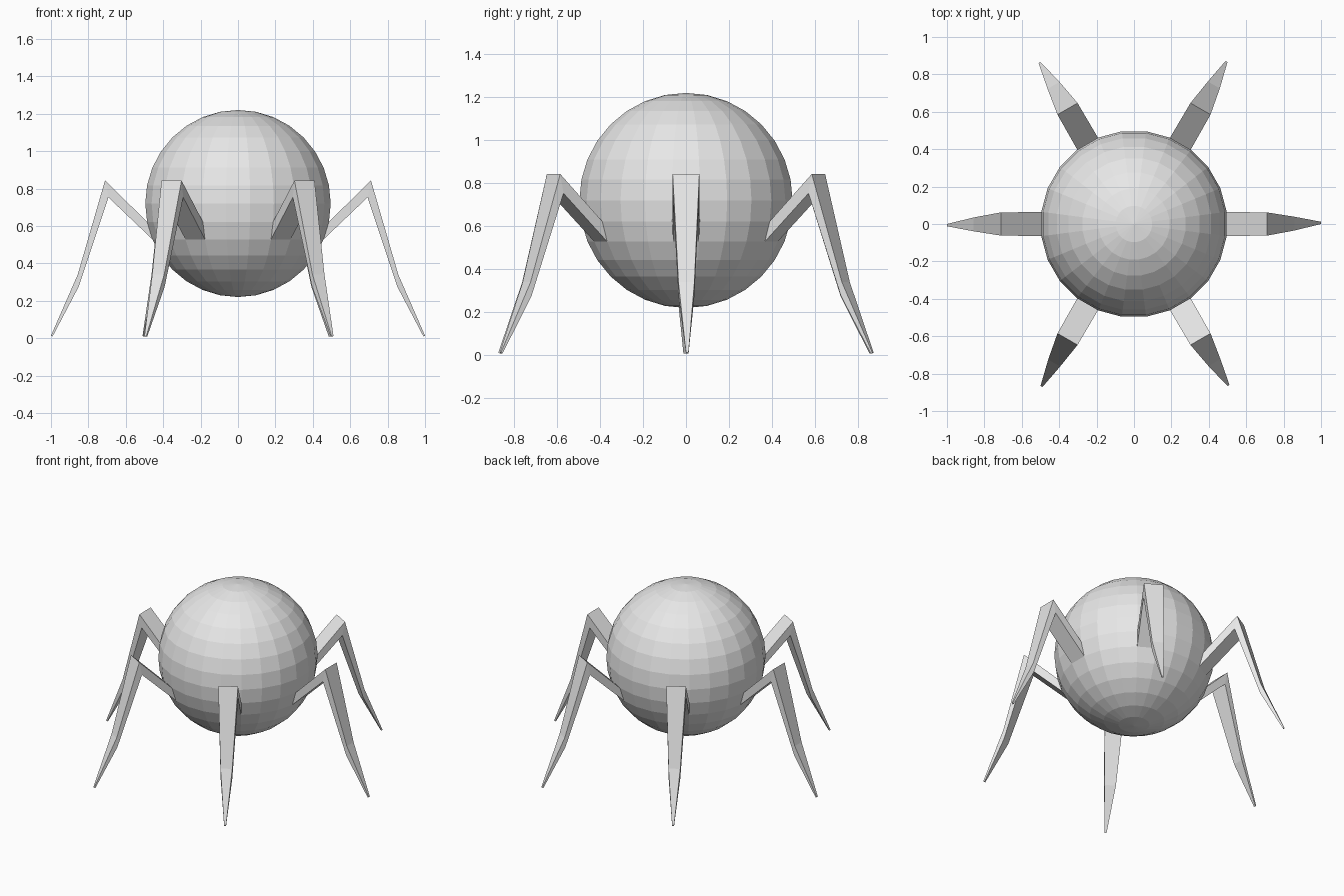
import bpy
import bmesh
import math
from mathutils import Matrix, Vector

if "Cube" in bpy.data.objects:
    bpy.data.objects.remove(bpy.data.objects["Cube"])

SEGMENTS, RINGS, RADIUS, CENTRE_Z = 24, 16, 0.5, 0.72
LEGS = 6

grey = bpy.data.materials.new("plain grey")
grey.diffuse_color = (0.8, 0.8, 0.8, 1)
grey.use_nodes = True
grey.node_tree.nodes["Principled BSDF"].inputs["Base Color"].default_value = grey.diffuse_color


def add_object(name, bm):
    mesh = bpy.data.meshes.new(name)
    bm.to_mesh(mesh)
    bm.free()
    mesh.materials.append(grey)
    obj = bpy.data.objects.new(name, mesh)
    bpy.context.collection.objects.link(obj)
    return obj


# Round faceted body, turned so a face looks along each leg direction
bm = bmesh.new()
bmesh.ops.create_uvsphere(bm, u_segments=SEGMENTS, v_segments=RINGS, radius=RADIUS)
turn = Matrix.Rotation(math.pi / SEGMENTS, 4, 'Z')
bmesh.ops.transform(bm, verts=bm.verts, matrix=Matrix.Translation((0, 0, CENTRE_Z)) @ turn)

# Open the body faces the legs grow out of
sockets = []
for face in bm.faces:
    c = face.calc_center_median()
    steps = math.atan2(c.y, c.x) / (2 * math.pi / LEGS)
    if 0.54 < c.z < 0.61 and abs(steps - round(steps)) < 0.05:
        sockets.append(face)
bmesh.ops.delete(bm, geom=sockets, context='FACES_ONLY')
add_object("body", bm)


# Leg cross-sections: upper (r, z), lower (r, z), half width, sideways shift
def root_point(ring):
    a = ring * math.pi / RINGS
    return (RADIUS * math.cos(a) * math.cos(math.pi / SEGMENTS),
            CENTRE_Z - RADIUS * math.sin(a))


root_half = RADIUS * math.sin(math.pi / SEGMENTS)
sections = [
    (root_point(1), root_point(2),
     (root_half * math.cos(math.pi / RINGS), root_half * math.cos(2 * math.pi / RINGS)), 0),
    ((0.711, 0.843), (0.693, 0.753), (0.062, 0.062), 0),
    ((0.857, 0.34), (0.852, 0.275), (0.037, 0.037), 0.002),
    ((1.0, 0.013), (0.992, 0.008), (0.006, 0.006), 0.006),
]


def make_leg(name, angle):
    bm = bmesh.new()
    loops = []
    for (ur, uz), (lr, lz), (uh, lh), shift in sections:
        corners = [(ur, shift - uh, uz), (ur, shift + uh, uz),
                   (lr, shift + lh, lz), (lr, shift - lh, lz)]
        loops.append([bm.verts.new(Vector(p)) for p in corners])
    for a, b in zip(loops, loops[1:]):
        for i in range(4):
            j = (i + 1) % 4
            bm.faces.new((a[i], b[i], b[j], a[j]))
    bm.faces.new(loops[-1])
    bmesh.ops.recalc_face_normals(bm, faces=bm.faces)
    bmesh.ops.rotate(bm, verts=bm.verts, cent=(0, 0, 0),
                     matrix=Matrix.Rotation(angle, 3, 'Z'))
    return add_object(name, bm)


# Six bent, pointed legs around the body
for i in range(LEGS):
    make_leg(f"leg_{i + 1}", i * 2 * math.pi / LEGS)
